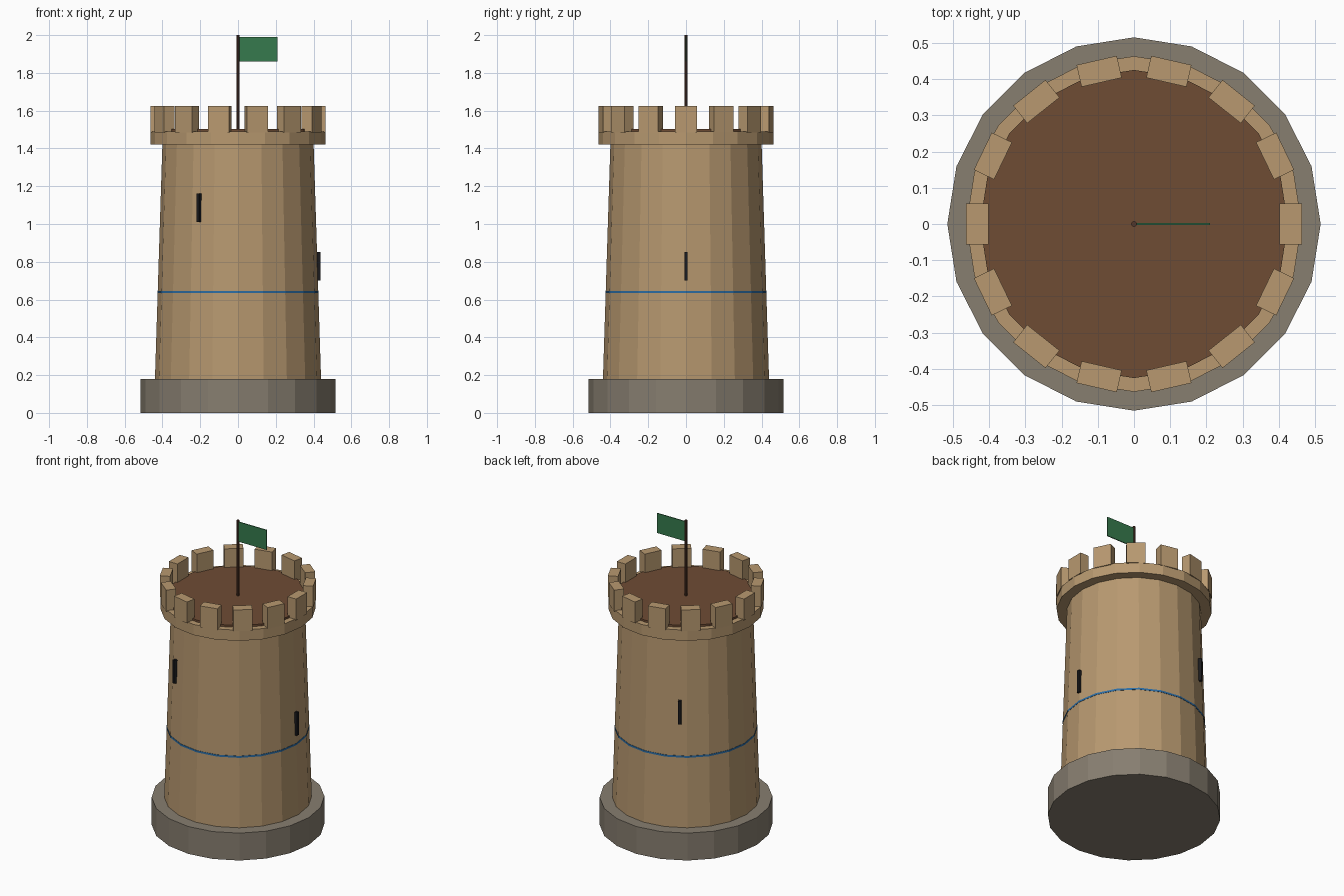
import bpy, bmesh, math
from mathutils import Matrix, Vector

if "Cube" in bpy.data.objects:
    bpy.data.objects.remove(bpy.data.objects["Cube"])

SIDES = 20


def material(name, rgb):
    lin = [((c / 255 + 0.055) / 1.055) ** 2.4 for c in rgb]
    m = bpy.data.materials.new(name)
    m.diffuse_color = (*lin, 1)
    m.use_nodes = True
    m.node_tree.nodes["Principled BSDF"].inputs["Base Color"].default_value = m.diffuse_color
    return m


SAND = material("sandstone", (184, 153, 112))
GREY = material("grey_stone", (135, 126, 112))
WOOD = material("floor_wood", (110, 76, 52))
POLE = material("pole_wood", (84, 55, 42))
GREEN = material("flag_green", (54, 122, 77))
DARK = material("slit_black", (26, 26, 29))
BLUE = material("band_blue", (45, 110, 165))


def finish(name, bm, mat):
    me = bpy.data.meshes.new(name)
    bm.to_mesh(me)
    bm.free()
    me.materials.append(mat)
    ob = bpy.data.objects.new(name, me)
    bpy.context.collection.objects.link(ob)
    return ob


def drum(name, r0, r1, z0, z1, mat, sides=SIDES):
    """Upright, flat-sided cylinder or cone between two heights."""
    bm = bmesh.new()
    bmesh.ops.create_cone(bm, cap_ends=True, segments=sides, radius1=r0, radius2=r1,
                          depth=z1 - z0, matrix=Matrix.Translation((0, 0, (z0 + z1) / 2)))
    # put a corner exactly on the x axis
    v = bm.verts[:][0].co
    bmesh.ops.rotate(bm, verts=bm.verts, cent=(0, 0, 0),
                     matrix=Matrix.Rotation(-math.atan2(v.y, v.x), 3, 'Z'))
    return finish(name, bm, mat)


def block(name, size, centre, mat, angle=0.0):
    """Box placed at centre, then swung around the tower axis."""
    bm = bmesh.new()
    m = (Matrix.Rotation(angle, 4, 'Z') @ Matrix.Translation(centre)
         @ Matrix.Diagonal((*size, 1)))
    bmesh.ops.create_cube(bm, size=1, matrix=m)
    return finish(name, bm, mat)


# Tower masses
drum("base", 0.515, 0.515, 0.0, 0.18, GREY)
drum("tower_body", 0.44, 0.40, 0.17, 1.43, SAND)
drum("blue_band", 0.427, 0.427, 0.634, 0.646, BLUE)
drum("parapet_ring", 0.463, 0.463, 1.42, 1.49, SAND)
drum("roof_floor", 0.425, 0.425, 1.43, 1.503, WOOD)

# Battlements
for i in range(14):
    block(f"merlon_{i + 1}", (0.062, 0.114, 0.14), (0.432, 0, 1.555), SAND,
          i * math.tau / 14)

# Arrow slits climbing around the tower
for i in range(3):
    block(f"arrow_slit_{i + 1}", (0.05, 0.018, 0.152),
          (0.411 - 0.005 * i, 0, 0.776 + 0.155 * i), DARK, i * math.tau / 3)

# Flag
drum("flag_pole", 0.008, 0.008, 1.49, 2.0, POLE, 8)
block("flag", (0.205, 0.006, 0.13), (0.107, 0, 1.925), GREEN)
